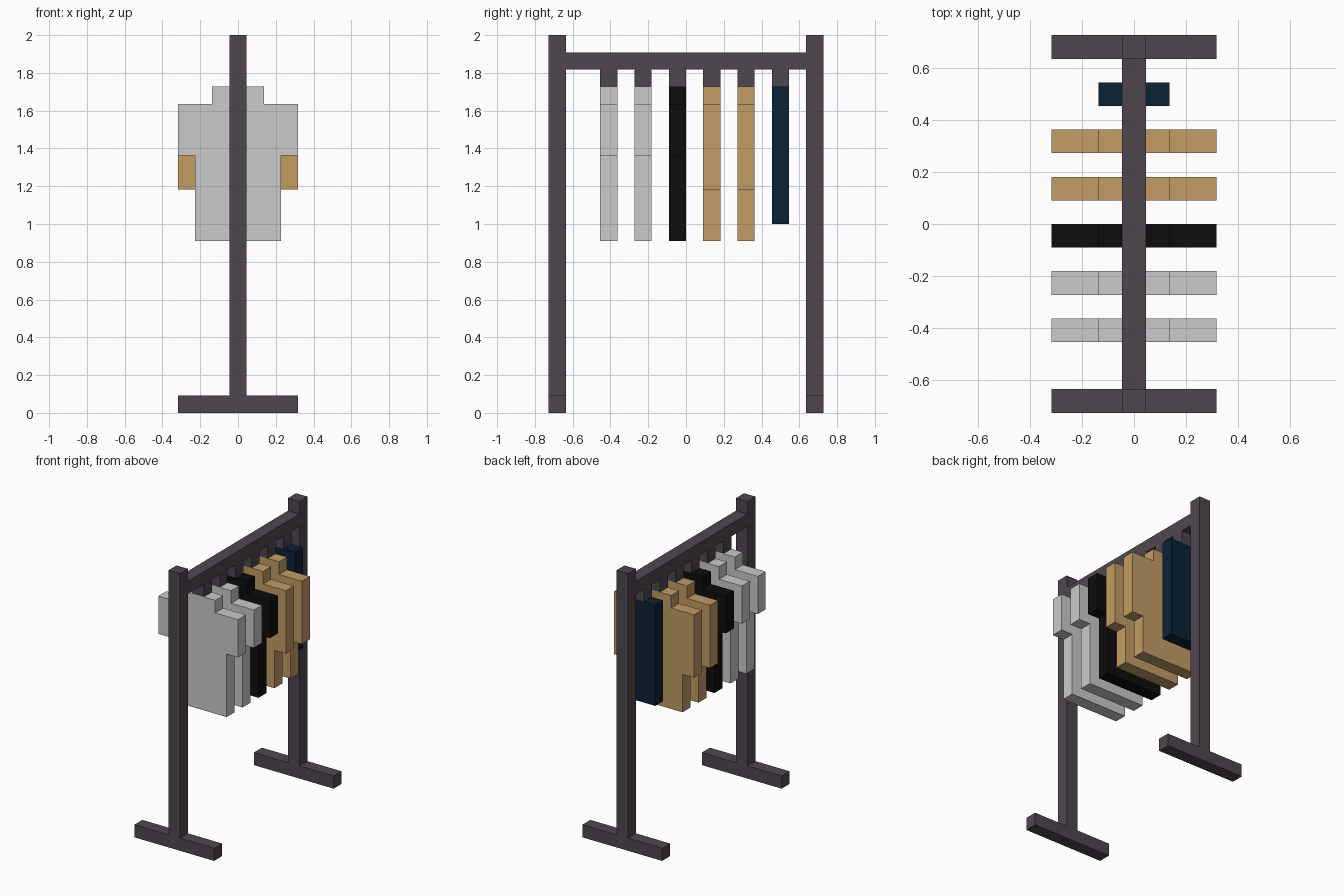
import bpy, bmesh

if "Cube" in bpy.data.objects:
    bpy.data.objects.remove(bpy.data.objects["Cube"])

U = 1 / 11  # block size: the rack is 22 blocks tall


def material(name, hex_code):
    srgb = [int(hex_code[i:i + 2], 16) / 255 for i in (0, 2, 4)]
    lin = [c / 12.92 if c <= 0.04045 else ((c + 0.055) / 1.055) ** 2.4 for c in srgb]
    m = bpy.data.materials.new(name)
    m.diffuse_color = (*lin, 1)
    m.use_nodes = True
    m.node_tree.nodes["Principled BSDF"].inputs["Base Color"].default_value = m.diffuse_color
    return m


FRAME = material("dark grey frame", "4F474F")
WHITE = material("light grey cloth", "CACACA")
BLACK = material("black cloth", "0D0D0D")
TAN = material("tan cloth", "C29C65")
NAVY = material("navy cloth", "0B2236")


def slab(name, half, y0, y1, mat):
    """Mirror a right-hand (x, z) outline, then extrude it from y0 to y1 (in blocks)."""
    outline = half + [(-x, z) for x, z in reversed(half)]
    bm = bmesh.new()
    face = bm.faces.new([bm.verts.new((x * U, y0 * U, z * U)) for x, z in outline])
    ext = bmesh.ops.extrude_face_region(bm, geom=[face])
    moved = [g for g in ext["geom"] if isinstance(g, bmesh.types.BMVert)]
    bmesh.ops.translate(bm, verts=moved, vec=(0, (y1 - y0) * U, 0))
    bmesh.ops.recalc_face_normals(bm, faces=bm.faces)
    mesh = bpy.data.meshes.new(name)
    bm.to_mesh(mesh)
    bm.free()
    mesh.materials.append(mat)
    ob = bpy.data.objects.new(name, mesh)
    bpy.context.collection.objects.link(ob)


# End stands: foot and post as one inverted T
for side, y in (("front", -8), ("back", 7)):
    slab(side + "_stand", [(3.5, 0), (3.5, 1), (0.5, 1), (0.5, 22)], y, y + 1, FRAME)

# Hanging rail
slab("rail", [(0.5, 20), (0.5, 21)], -7, 7, FRAME)


# Shirt outline: body, sleeve, shoulder, neck
def shirt(sleeve_bottom):
    return [(2.5, 10), (2.5, sleeve_bottom), (3.5, sleeve_bottom),
            (3.5, 18), (1.5, 18), (1.5, 19)]


trousers = [(1.5, 11), (1.5, 19)]

# Garments, each on its own hook
garments = [("white_shirt_1", shirt(15), WHITE), ("white_shirt_2", shirt(15), WHITE),
            ("black_shirt", shirt(15), BLACK), ("tan_shirt_1", shirt(13), TAN),
            ("tan_shirt_2", shirt(13), TAN), ("folded_trousers", trousers, NAVY)]
for i, (name, half, mat) in enumerate(garments):
    y = -5 + 2 * i
    slab(name, half, y, y + 1, mat)
    slab(name + "_hook", [(0.5, 19), (0.5, 20)], y, y + 1, FRAME)
